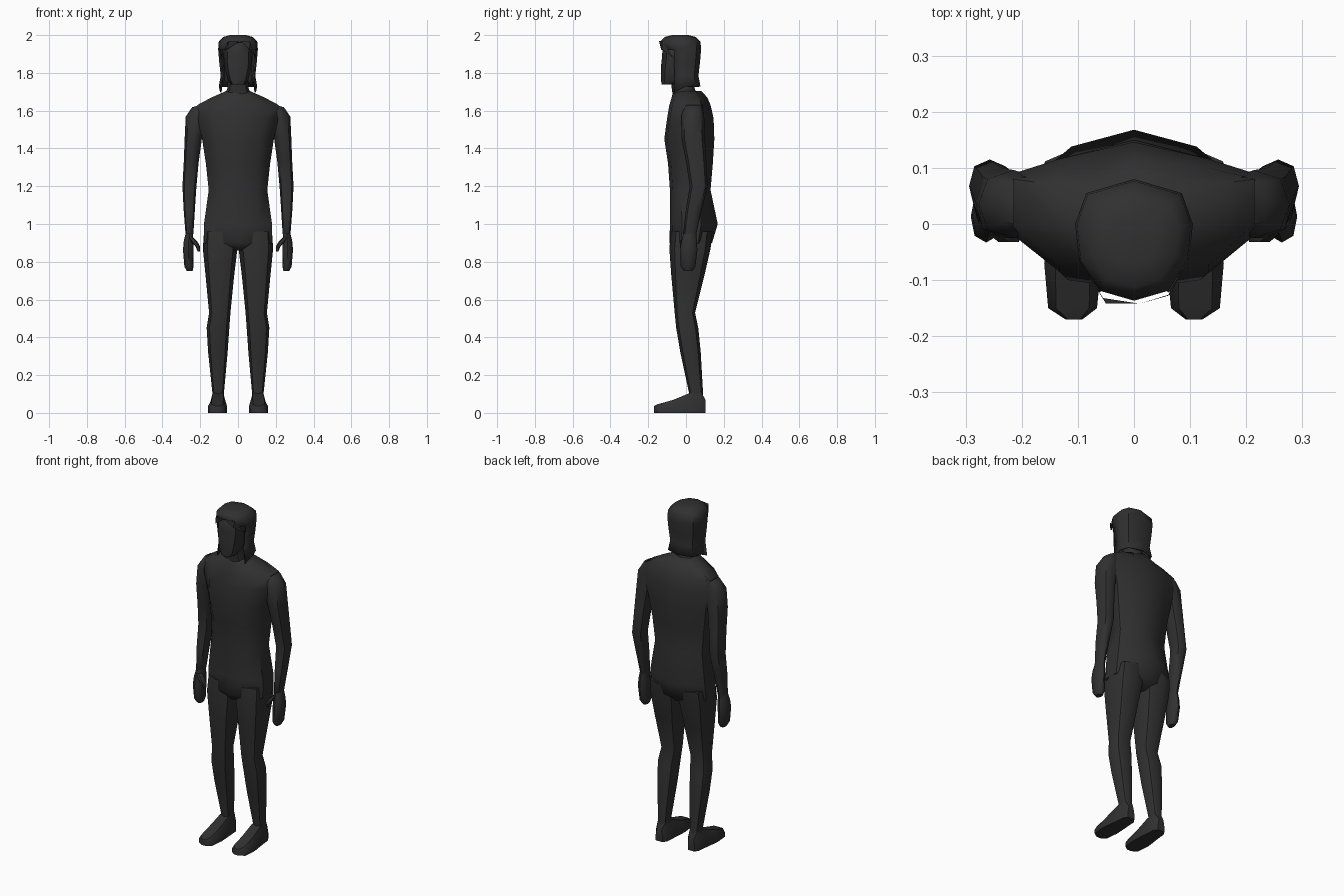
import bpy, bmesh, math

mat = bpy.data.materials.new("charcoal")
mat.diffuse_color = (0.03, 0.03, 0.03, 1)


def loft(name, rings, mirror=False, skip=None, caps=(True, True), angle=50):
    """Skin a list of closed rings; skip(i, j) leaves a face out."""
    bm = bmesh.new()
    rows = [[bm.verts.new(p) for p in r] for r in rings]
    n = len(rows[0])
    for i in range(len(rows) - 1):
        for j in range(n):
            if skip and skip(i, j):
                continue
            k = (j + 1) % n
            bm.faces.new((rows[i][j], rows[i][k], rows[i + 1][k], rows[i + 1][j]))
    if caps[0]:
        bm.faces.new(rows[0][::-1])
    if caps[1]:
        bm.faces.new(rows[-1])
    bmesh.ops.delete(bm, geom=[v for v in bm.verts if not v.link_faces], context='VERTS')
    bmesh.ops.recalc_face_normals(bm, faces=bm.faces)
    me = bpy.data.meshes.new(name)
    bm.to_mesh(me)
    bm.free()
    ob = bpy.data.objects.new(name, me)
    bpy.context.collection.objects.link(ob)
    me.materials.append(mat)
    bpy.ops.object.select_all(action='DESELECT')
    ob.select_set(True)
    bpy.context.view_layer.objects.active = ob
    bpy.ops.object.shade_smooth_by_angle(angle=math.radians(angle))
    if mirror:
        m = ob.modifiers.new("mirror", 'MIRROR')
        m.use_mirror_merge = False
    return ob


def oval(x0, x1, y0, y1, z, n=8, p=0.85, tilt=0.0):
    """Rounded ring filling a box; tilt raises it with x."""
    cx, cy, rx, ry = (x0 + x1) / 2, (y0 + y1) / 2, (x1 - x0) / 2, (y1 - y0) / 2
    out = []
    for i in range(n):
        a = 2 * math.pi * i / n
        c, s = math.cos(a), math.sin(a)
        u = math.copysign(abs(c) ** p, c) if abs(c) > 1e-6 else 0
        v = math.copysign(abs(s) ** p, s) if abs(s) > 1e-6 else 0
        out.append((cx + rx * u, cy + ry * v, z + tilt * rx * u))
    return out


def body_ring(z, w, yf, yb, ys, e):
    """Torso section with a ridge down the back."""
    half = [(0.62 * w, yf + 0.015), (w, ys - e), (w, ys + e), (0.62 * w, yb - 0.03)]
    pts = [(0, yf)] + half + [(0, yb)] + [(-x, y) for x, y in half[::-1]]
    return [(x, y, z) for x, y in pts]


# torso: z, half width, front y, back y, side y, side half depth
loft("torso", [body_ring(*r) for r in [
    (0.86, 0.06, -0.06, 0.09, 0.02, 0.03),
    (0.90, 0.180, -0.088, 0.138, 0.02, 0.045),
    (1.00, 0.180, -0.085, 0.168, 0.03, 0.05),
    (1.18, 0.155, -0.085, 0.130, 0.02, 0.05),
    (1.32, 0.170, -0.095, 0.142, 0.03, 0.045),
    (1.45, 0.190, -0.115, 0.150, 0.035, 0.05),
    (1.56, 0.215, -0.100, 0.146, 0.035, 0.055),
    (1.63, 0.215, -0.088, 0.130, 0.04, 0.04),
    (1.67, 0.140, -0.076, 0.113, 0.035, 0.035),
    (1.705, 0.060, -0.068, 0.080, 0.02, 0.03)]])

# arms
loft("arm", [oval(*r) for r in [
    (0.255, 0.275, 0.025, 0.055, 0.91),
    (0.236, 0.278, -0.015, 0.055, 0.95),
    (0.228, 0.288, 0.000, 0.085, 1.08),
    (0.220, 0.294, 0.020, 0.115, 1.20),
    (0.208, 0.287, 0.000, 0.108, 1.33),
    (0.190, 0.282, -0.025, 0.100, 1.46)]] + [
    oval(0.150, 0.277, -0.025, 0.096, 1.575, 8, 0.85, -0.1),
    oval(0.150, 0.243, -0.005, 0.085, 1.632, 8, 0.85, -0.3)], mirror=True)

# hands and thumbs
loft("hand", [oval(*r) for r in [
    (0.240, 0.272, -0.012, 0.035, 0.752),
    (0.235, 0.284, -0.028, 0.050, 0.775),
    (0.236, 0.291, -0.033, 0.060, 0.860),
    (0.236, 0.288, -0.025, 0.058, 0.905),
    (0.238, 0.276, -0.013, 0.054, 0.955)]], mirror=True)
loft("thumb", [oval(*r) for r in [
    (0.202, 0.214, -0.026, -0.006, 0.855, 6),
    (0.200, 0.224, -0.034, 0.000, 0.880, 6),
    (0.216, 0.250, -0.034, 0.005, 0.908, 6),
    (0.240, 0.262, -0.020, 0.010, 0.930, 6)]], mirror=True)

# legs
loft("leg", [oval(*r) for r in [
    (0.074, 0.136, 0.015, 0.092, 0.07),
    (0.074, 0.136, 0.015, 0.090, 0.11),
    (0.055, 0.158, -0.030, 0.078, 0.32),
    (0.046, 0.166, -0.052, 0.065, 0.45),
    (0.040, 0.153, -0.060, 0.048, 0.53),
    (0.020, 0.172, -0.078, 0.098, 0.73),
    (0.003, 0.186, -0.088, 0.130, 0.87),
    (0.005, 0.180, -0.080, 0.140, 0.96)]], mirror=True)

# feet: y, inner x, outer x, top z, inset of the top
loft("foot", [[(a, y, 0), (b, y, 0), (b, y, h * 0.5), (b - t, y, h), (a + t, y, h), (a, y, h * 0.5)]
              for y, a, b, h, t in [
    (0.103, 0.084, 0.128, 0.07, 0.006),
    (0.080, 0.068, 0.142, 0.11, 0.012),
    (0.020, 0.064, 0.148, 0.105, 0.014),
    (-0.070, 0.058, 0.160, 0.068, 0.02),
    (-0.150, 0.066, 0.153, 0.046, 0.014),
    (-0.170, 0.092, 0.122, 0.036, 0.004)]], mirror=True)

# neck and head
loft("neck", [oval(-w, w, f, b, z) for w, f, b, z in [
    (0.075, -0.068, 0.065, 1.67), (0.056, -0.076, 0.045, 1.72), (0.052, -0.085, 0.04, 1.80)]])
loft("head", [oval(-w, w, f, b, z) for w, f, b, z in [
    (0.036, -0.130, -0.03, 1.738), (0.055, -0.132, 0.02, 1.765),
    (0.072, -0.133, 0.05, 1.83), (0.076, -0.126, 0.06, 1.89),
    (0.074, -0.125, 0.06, 1.95), (0.045, -0.09, 0.04, 1.98)]])

# hair: helmet ring scaled per level, open over the face
OUT = [(0, -0.14), (0.062, -0.122), (0.098, -0.065), (0.105, 0.0), (0.085, 0.055), (0, 0.08)]
OUT += [(-x, y) for x, y in OUT[4:0:-1]]


def hair_ring(z, s, drop=0.0):
    return [(x * s, -0.03 + (y + 0.03) * s, z - (drop if j in (2, 8) else 0))
            for j, (x, y) in enumerate(OUT)]


hair = loft("hair", [hair_ring(*r) for r in [
    (1.728, 0.97, 0.03), (1.785, 0.87), (1.86, 0.95), (1.925, 1.0), (1.965, 0.97),
    (1.99, 0.75), (2.0, 0.4)]],
    skip=lambda i, j: (i < 3 and j in (0, 1, 8, 9)) or (i == 3 and j in (0, 9)),
    caps=(False, True))
s = hair.modifiers.new("thickness", 'SOLIDIFY')
s.thickness = 0.008
s.offset = -1
# swept fringe at both sides of the parting
fringe = bpy.data.meshes.new("fringe")
fringe.from_pydata([(0.01, -0.142, 1.97), (0.065, -0.125, 1.965), (0.095, -0.068, 1.88), (0.06, -0.128, 1.925),
                    (-0.05, -0.142, 1.965), (-0.095, -0.068, 1.88), (-0.055, -0.132, 1.925)], [],
                   [(0, 3, 1), (1, 3, 2), (0, 4, 6), (4, 5, 6)])
fringe.materials.append(mat)
bpy.context.collection.objects.link(bpy.data.objects.new("fringe", fringe))
